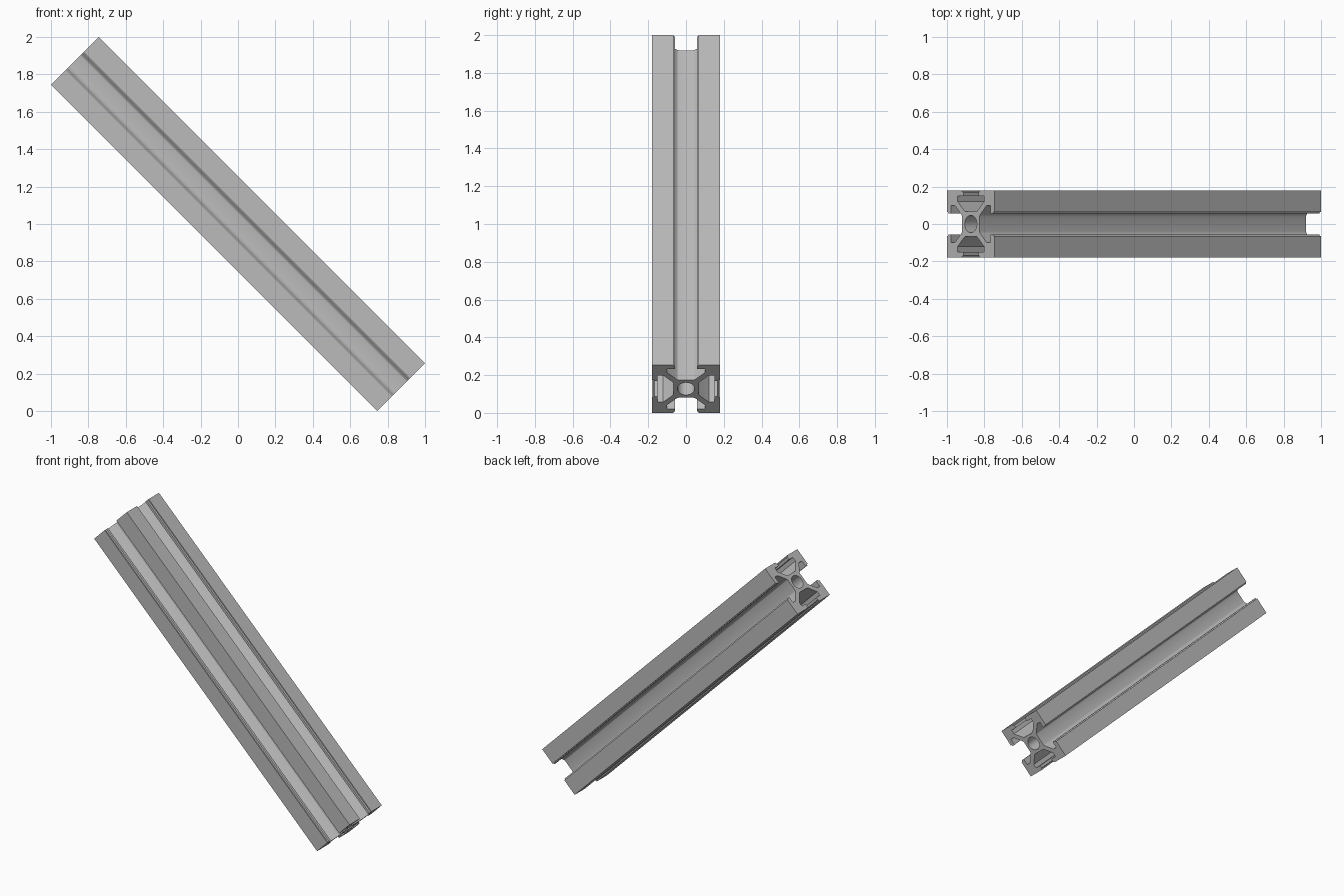
import bpy, bmesh, math
from mathutils import Matrix, Vector

cube = bpy.data.objects.get("Cube")
if cube:
    bpy.data.objects.remove(cube, do_unlink=True)

HALF = 0.18        # half the width of the square section
LENGTH = 2.468
BORE = 0.046

# Bare aluminium
metal = bpy.data.materials.new("grey_aluminium")
metal.use_nodes = True
colour = (0.5, 0.5, 0.5, 1)
metal.diffuse_color = colour
metal.node_tree.nodes["Principled BSDF"].inputs["Base Color"].default_value = colour

# Half of one T-slot: stepped lip, undercut, sloping web, core face
half_slot = [(0.065, HALF), (0.065, 0.172), (0.057, 0.168), (0.057, 0.150),
             (0.100, 0.150), (0.100, 0.121), (0.053, 0.074), (0.045, 0.068),
             (0.035, 0.066)]
side = [(HALF, HALF)] + half_slot + [(-x, y) for x, y in reversed(half_slot)]

# The same side turned four times closes the outline
outline = []
for k in range(4):
    turn = Matrix.Rotation(k * math.pi / 2, 3, 'Z')
    outline += [turn @ Vector((x, y, 0)) for x, y in side]
bore = [Vector((BORE * math.cos(t), BORE * math.sin(t), 0))
        for t in (2 * math.pi * i / 32 for i in range(32))]


def add_loop(bm, points):
    verts = [bm.verts.new(p - Vector((0, 0, LENGTH / 2))) for p in points]
    return [bm.edges.new((v, verts[(i + 1) % len(verts)]))
            for i, v in enumerate(verts)]


# Fill the section around the bore and extrude it to full length
bm = bmesh.new()
edges = add_loop(bm, outline) + add_loop(bm, bore)
bmesh.ops.triangle_fill(bm, edges=edges, use_beauty=True, normal=(0, 0, 1))
result = bmesh.ops.extrude_face_region(bm, geom=bm.faces[:], use_keep_orig=True)
top = [g for g in result["geom"] if isinstance(g, bmesh.types.BMVert)]
bmesh.ops.translate(bm, verts=top, vec=(0, 0, LENGTH))
bmesh.ops.recalc_face_normals(bm, faces=bm.faces[:])

mesh = bpy.data.meshes.new("slotted_rail")
bm.to_mesh(mesh)
bm.free()
mesh.materials.append(metal)

# Lean the rail from upper right to lower left
rail = bpy.data.objects.new("slotted_rail", mesh)
bpy.context.collection.objects.link(rail)
rail.location = (0, 0, 1)
rail.rotation_euler = (0, math.radians(135), 0)

bpy.ops.object.select_all(action='DESELECT')
rail.select_set(True)
bpy.context.view_layer.objects.active = rail
bpy.ops.object.shade_smooth_by_angle(angle=math.radians(20))
